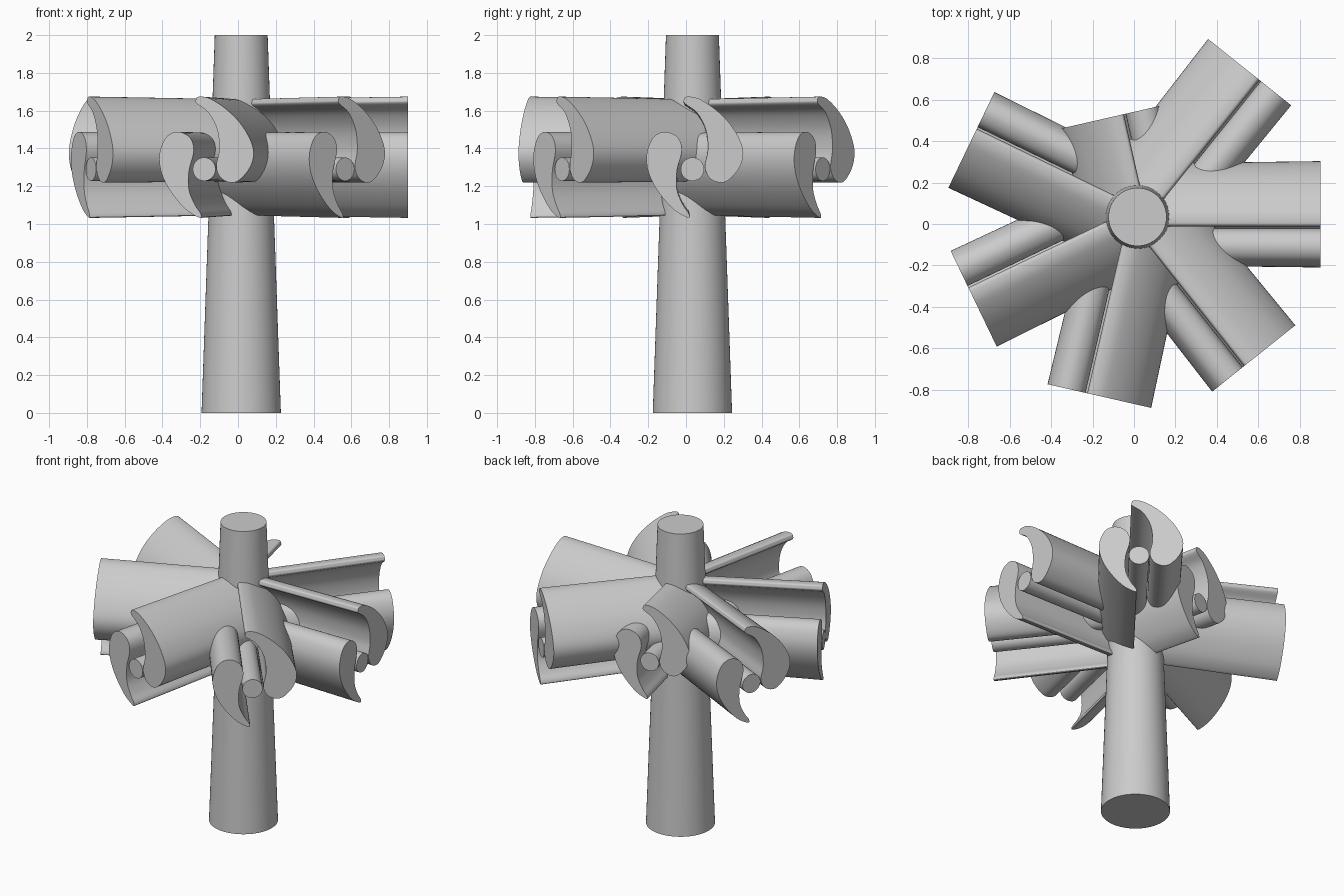
import bpy, bmesh, math
from mathutils import Matrix, Vector

cube = bpy.data.objects.get("Cube")
if cube:
    bpy.data.objects.remove(cube, do_unlink=True)

CX, CY = 0.017, 0.034      # post axis
HUB_Z = 1.355              # middle height of the arms
ARMS, SHORT_ARM = 7, 2
LONG, SHORT = 0.883, 0.498

grey = bpy.data.materials.new("plain grey")
grey.use_nodes = True
colour = (0.6, 0.6, 0.6, 1)
grey.diffuse_color = colour
grey.node_tree.nodes["Principled BSDF"].inputs["Base Color"].default_value = colour


def finish(bm, name):
    bmesh.ops.recalc_face_normals(bm, faces=bm.faces)
    mesh = bpy.data.meshes.new(name)
    bm.to_mesh(mesh)
    bm.free()
    mesh.materials.append(grey)
    ob = bpy.data.objects.new(name, mesh)
    bpy.context.collection.objects.link(ob)
    bpy.ops.object.select_all(action='DESELECT')
    ob.select_set(True)
    bpy.context.view_layer.objects.active = ob
    bpy.ops.object.shade_smooth_by_angle(angle=math.radians(40))
    return ob


def smooth_loop(points, steps=5):
    """Closed Catmull-Rom outline through a few points."""
    pts = [Vector(p) for p in points]
    n, out = len(pts), []
    for i in range(n):
        a, b, c, d = (pts[(i + k) % n] for k in (-1, 0, 1, 2))
        for s in range(steps):
            t = s / steps
            out.append(0.5 * (2 * b + (c - a) * t + (2 * a - 5 * b + 4 * c - d) * t**2
                              + (3 * b - a - 3 * c + d) * t**3))
    return out


def arm_part(outline, length, angle, name):
    """Extrude an outline from the post axis outward, slightly wider at the end."""
    bm = bmesh.new()
    rings = []
    for x, s in ((0, 0.955), (length, 0.955 + 0.045 * length / LONG)):
        rings.append([bm.verts.new((x, p.x * s, HUB_Z + (p.y - HUB_Z) * s)) for p in outline])
    inner, outer = rings
    n = len(outline)
    for i in range(n):
        j = (i + 1) % n
        bm.faces.new((inner[i], inner[j], outer[j], outer[i]))
    bm.faces.new(inner)
    bm.faces.new(outer)
    bm.transform(Matrix.Translation((CX, CY, 0)) @ Matrix.Rotation(angle, 4, 'Z'))
    finish(bm, name)


# Tapered post
bm = bmesh.new()
bmesh.ops.create_cone(bm, cap_ends=True, segments=64, radius1=0.21, radius2=0.14, depth=2,
                      matrix=Matrix.Translation((CX, CY, 1)))
finish(bm, "post")

# Arm cross-sections: sideways offset and height
upper = smooth_loop([(-.03, 1.674), (.034, 1.663), (.13, 1.60), (.214, 1.51), (.267, 1.398),
                     (.251, 1.303), (.177, 1.224), (.103, 1.234), (.066, 1.298), (.082, 1.393),
                     (.071, 1.499), (.024, 1.589), (-.04, 1.637), (-.045, 1.658)])
lower = smooth_loop([(-.024, 1.033), (-.103, 1.08), (-.188, 1.181), (-.235, 1.282),
                     (-.241, 1.377), (-.204, 1.462), (-.14, 1.488), (-.077, 1.457),
                     (-.056, 1.388), (-.082, 1.282), (-.082, 1.181), (-.05, 1.102),
                     (-.018, 1.054)])
rod = [Vector((0.062 * math.cos(a), 1.29 + 0.062 * math.sin(a)))
       for a in (math.tau * i / 32 for i in range(32))]

# Seven arms around the post, one of them short
for i in range(ARMS):
    length = SHORT if i == SHORT_ARM else LONG
    for outline, name in ((upper, "upper_blade"), (lower, "lower_blade"), (rod, "rod")):
        arm_part(outline, length, math.tau * i / ARMS, f"{name}_{i + 1}")
